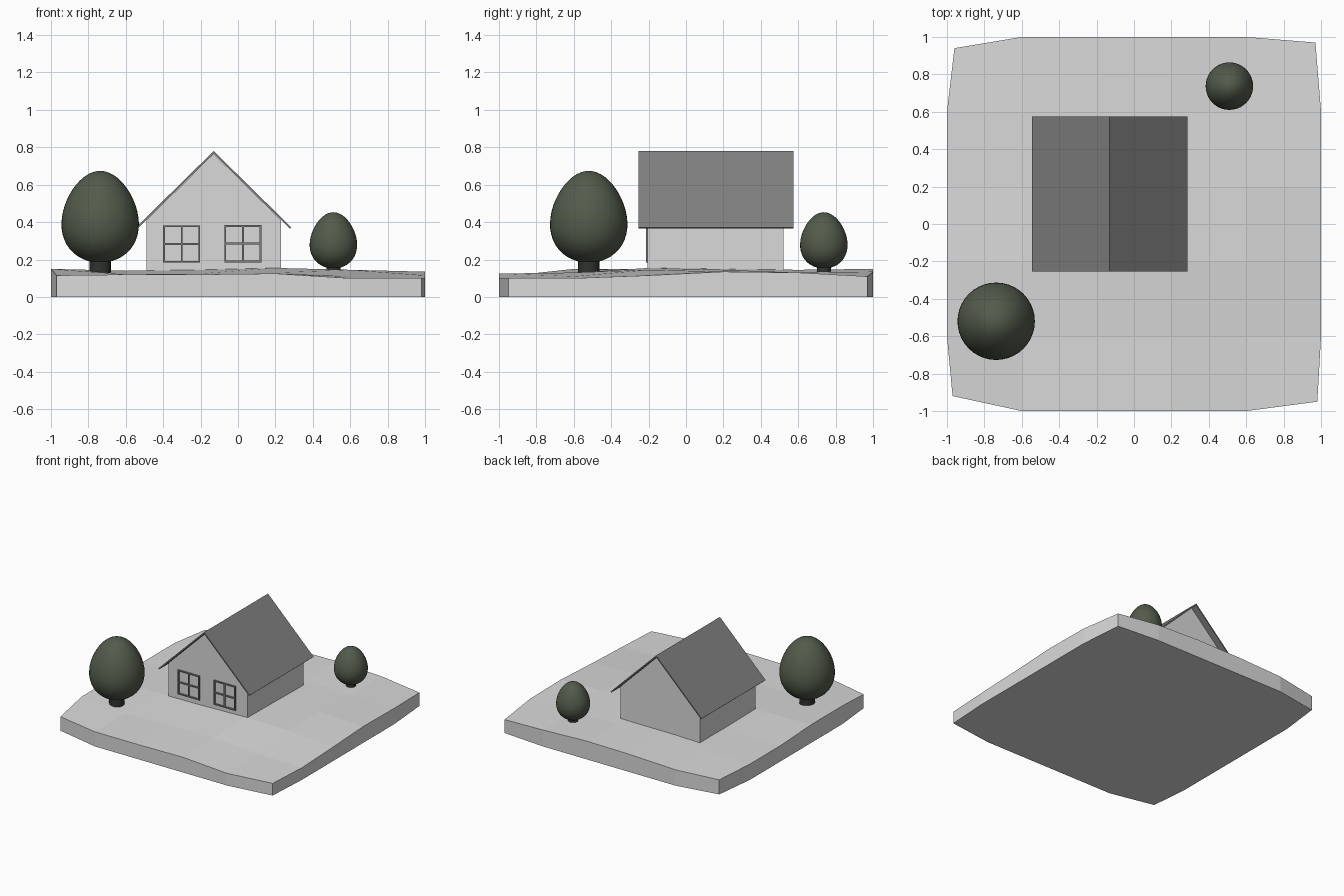
import bpy, bmesh, math

old = bpy.data.objects.get("Cube")
if old:
    bpy.data.objects.remove(old, do_unlink=True)


def material(name, rgb):
    m = bpy.data.materials.new(name)
    m.use_nodes = True
    m.diffuse_color = (*rgb, 1)
    m.node_tree.nodes["Principled BSDF"].inputs["Base Color"].default_value = (*rgb, 1)
    return m


PALE = material("pale grey", (0.7, 0.7, 0.7))
SLATE = material("slate grey", (0.22, 0.22, 0.22))
LEAF = material("leaf green", (0.085, 0.105, 0.07))
BARK = material("dark bark", (0.03, 0.033, 0.027))


def finish(name, bm, mat, smooth=False):
    bmesh.ops.recalc_face_normals(bm, faces=bm.faces[:])
    mesh = bpy.data.meshes.new(name)
    bm.to_mesh(mesh)
    bm.free()
    mesh.materials.append(mat)
    ob = bpy.data.objects.new(name, mesh)
    bpy.context.collection.objects.link(ob)
    if smooth:
        bpy.ops.object.select_all(action='DESELECT')
        ob.select_set(True)
        bpy.context.view_layer.objects.active = ob
        bpy.ops.object.shade_smooth_by_angle(angle=math.radians(40))
    return ob


def prism(name, profile, y0, y1, mat):
    """Extrude an x-z outline from y0 to y1."""
    bm = bmesh.new()
    face = bm.faces.new([bm.verts.new((x, y0, z)) for x, z in profile])
    new = bmesh.ops.extrude_face_region(bm, geom=[face])["geom"]
    for v in new:
        if isinstance(v, bmesh.types.BMVert):
            v.co.y = y1
    if face.is_valid and not any(len(e.link_faces) > 1 for e in face.edges):
        bm.faces.remove(face)
    return finish(name, bm, mat)


def lathe(name, profile, centre, mat, steps=40):
    """Spin a radius-height profile about a vertical axis."""
    bm = bmesh.new()
    vs = [bm.verts.new((r, 0, z)) for r, z in profile]
    es = [bm.edges.new(p) for p in zip(vs, vs[1:])]
    bmesh.ops.spin(bm, geom=vs + es, cent=(0, 0, 0), axis=(0, 0, 1),
                   angle=math.tau, steps=steps)
    bmesh.ops.remove_doubles(bm, verts=bm.verts[:], dist=0.0005)
    ob = finish(name, bm, mat, smooth=True)
    ob.location = (*centre, 0)
    return ob


# Ground slab: gently rolling grid, rows run front to back, heights in cm
ROLL = [
    [11.5, 12, 12, 12.5, 10, 10],
    [15, 12, 12.5, 13, 11, 10],
    [15, 14, 14.5, 15.5, 14.5, 11.5],
    [13, 13.5, 14, 15, 14.5, 13.5],
    [13, 13.5, 14.5, 14.5, 13, 13],
    [12, 13, 14.5, 15, 13.5, 11],
]
CORNERS = {(0, 0): (-0.97, -0.92), (5, 0): (0.98, -0.95),
           (5, 5): (0.97, 0.97), (0, 5): (-0.96, 0.94)}
bm = bmesh.new()
bmesh.ops.create_grid(bm, x_segments=5, y_segments=5, size=1)
for v in bm.verts:
    i, j = round((v.co.x + 1) * 2.5), round((v.co.y + 1) * 2.5)
    x, y = CORNERS.get((i, j), v.co.xy)
    v.co = (x, y, ROLL[j][i] / 100)
rim = [e for e in bm.edges if e.is_boundary]
skirt = bmesh.ops.extrude_edge_only(bm, edges=rim)["geom"]
for v in skirt:
    if isinstance(v, bmesh.types.BMVert):
        v.co.z = 0
bmesh.ops.holes_fill(bm, edges=[e for e in bm.edges if e.is_boundary], sides=0)
finish("ground", bm, PALE)

# House walls with gables
RIDGE = -0.13
HALF = 0.36
prism("house_walls",
      [(RIDGE - HALF, 0.1), (RIDGE + HALF, 0.1), (RIDGE + HALF, 0.41),
       (RIDGE, 0.765), (RIDGE - HALF, 0.41)], -0.205, 0.52, PALE)

# Thin pitched roof overhanging every wall
EAVE = 0.415
prism("roof",
      [(RIDGE - EAVE, 0.372), (RIDGE, 0.78), (RIDGE + EAVE, 0.372),
       (RIDGE + EAVE - 0.007, 0.365), (RIDGE, 0.766), (RIDGE - EAVE + 0.007, 0.365)],
      -0.255, 0.575, SLATE)


# Window frames: four outer bars and a cross
def window(name, cx, cz, w=0.198, h=0.2, bar=0.01):
    bm = bmesh.new()
    bars = [(s * (w - bar) / 2, 0, bar, h) for s in (-1, 0, 1)]
    bars += [(0, s * (h - bar) / 2, w, bar) for s in (-1, 0, 1)]
    for dx, dz, sx, sz in bars:
        box = bmesh.ops.create_cube(bm, size=1)["verts"]
        bmesh.ops.scale(bm, vec=(sx, 0.016, sz), verts=box)
        bmesh.ops.translate(bm, vec=(cx + dx, -0.207, cz + dz), verts=box)
    finish(name, bm, SLATE)


window("right_window_frame", -0.301, 0.283)
window("left_window_frame", 0.026, 0.285)


# Trees: egg-shaped crown on a short trunk
def tree(name, centre, radius, low, high, foot, trunk):
    n = 24
    crown = []
    for k in range(n + 1):
        a = math.pi * k / n
        t = (1 - math.cos(a)) / 2
        crown.append((radius * math.sin(a) * (1 + 0.17 * math.cos(a)) / 1.014,
                      low + (high - low) * t))
    crown[0], crown[-1] = (0, low), (0, high)
    lathe(name + "_crown", crown, centre, LEAF)
    top = low + (high - low) * 0.15
    lathe(name + "_trunk", [(0, foot), (trunk, foot), (trunk, top), (0, top)],
          centre, BARK, steps=24)


tree("large_tree", (-0.737, -0.52), 0.207, 0.183, 0.674, 0.11, 0.057)
tree("small_tree", (0.51, 0.737), 0.127, 0.152, 0.453, 0.115, 0.037)
